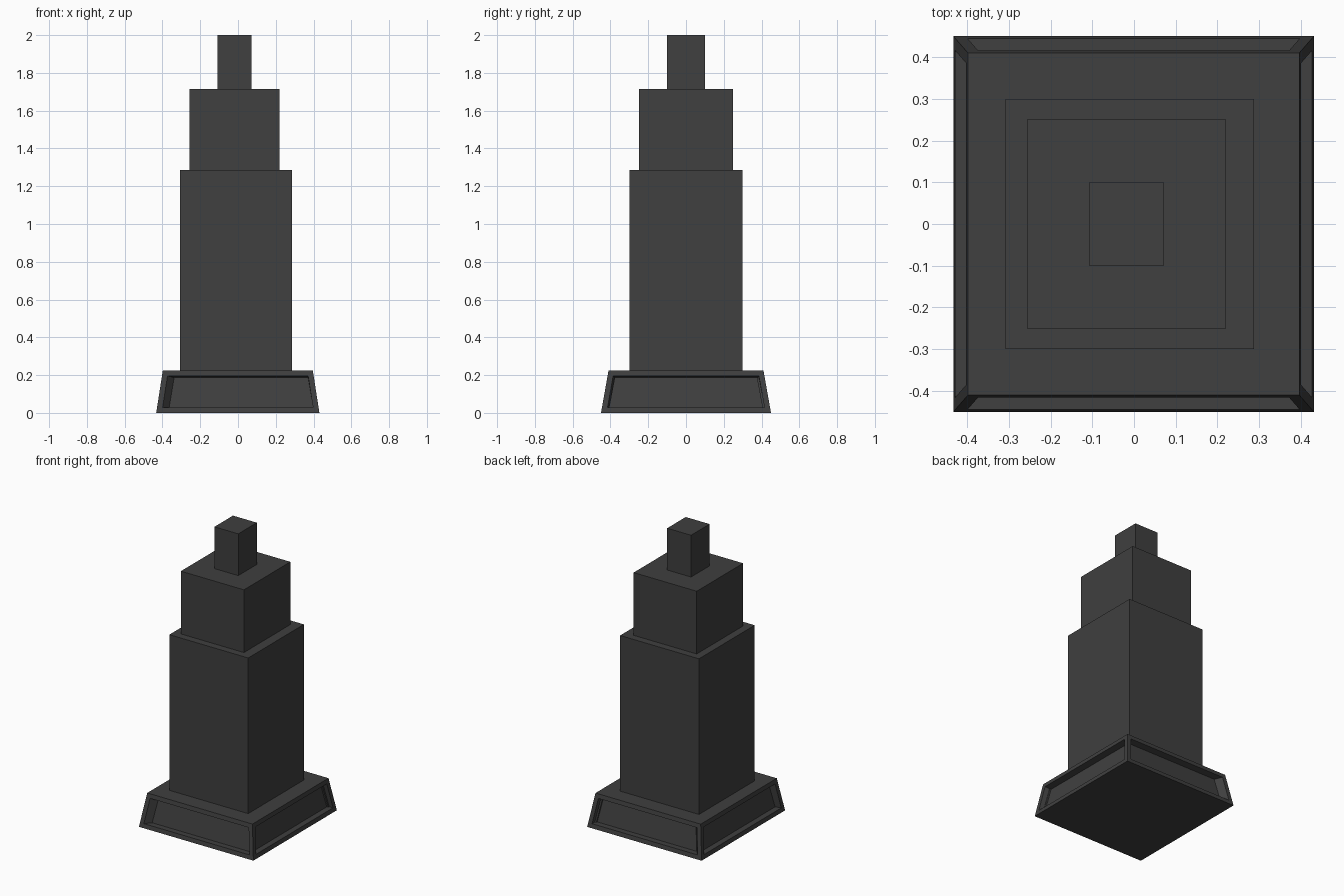
import bpy, bmesh

if "Cube" in bpy.data.objects:
    bpy.data.objects.remove(bpy.data.objects["Cube"])

mat = bpy.data.materials.new("dark grey")
mat.diffuse_color = (0.05, 0.05, 0.05, 1)
mat.use_nodes = True
mat.node_tree.nodes["Principled BSDF"].inputs["Base Color"].default_value = mat.diffuse_color


def finish(bm, name):
    mesh = bpy.data.meshes.new(name)
    bmesh.ops.recalc_face_normals(bm, faces=bm.faces)
    bm.to_mesh(mesh)
    bm.free()
    mesh.materials.append(mat)
    ob = bpy.data.objects.new(name, mesh)
    bpy.context.collection.objects.link(ob)
    return ob


def block(x0, x1, y, z0, z1):
    """bmesh box, symmetric in y"""
    bm = bmesh.new()
    bmesh.ops.create_cube(bm, size=1)
    for v in bm.verts:
        v.co.x = x0 if v.co.x < 0 else x1
        v.co.y = -y if v.co.y < 0 else y
        v.co.z = z0 if v.co.z < 0 else z1
    return bm


# stacked square tiers
finish(block(-0.308, 0.287, 0.30, 0.225, 1.287), "shaft")
finish(block(-0.256, 0.220, 0.25, 1.287, 1.715), "upper_tier")
finish(block(-0.108, 0.072, 0.10, 1.715, 2.0), "top_post")

# tapered plinth with a recessed panel in each side
bm = block(-0.433, 0.431, 0.45, 0, 0.225)
for v in bm.verts:
    if v.co.z > 0.1:
        v.co.x = -0.398 if v.co.x < 0 else 0.396
        v.co.y = -0.41 if v.co.y < 0 else 0.41
bm.normal_update()
sides = [f for f in bm.faces if abs(f.normal.z) < 0.5]
for f in sides:
    n = f.normal.copy()
    facing_y = abs(n.y) > 0.5
    bmesh.ops.inset_individual(bm, faces=[f], thickness=0.029, use_even_offset=True)
    panel = bmesh.ops.extrude_discrete_faces(bm, faces=[f])["faces"][0]
    axis = 1 if facing_y else 0
    for v in panel.verts:
        v.co[axis] -= 0.04 if n[axis] > 0 else -0.04
        if v.co.z > 0.1:
            v.co.z -= 0.01
        # one side wall of each recess is splayed
        if v.co[1 - axis] < 0:
            v.co[1 - axis] += 0.035 if facing_y else 0.01
finish(bm, "plinth")
